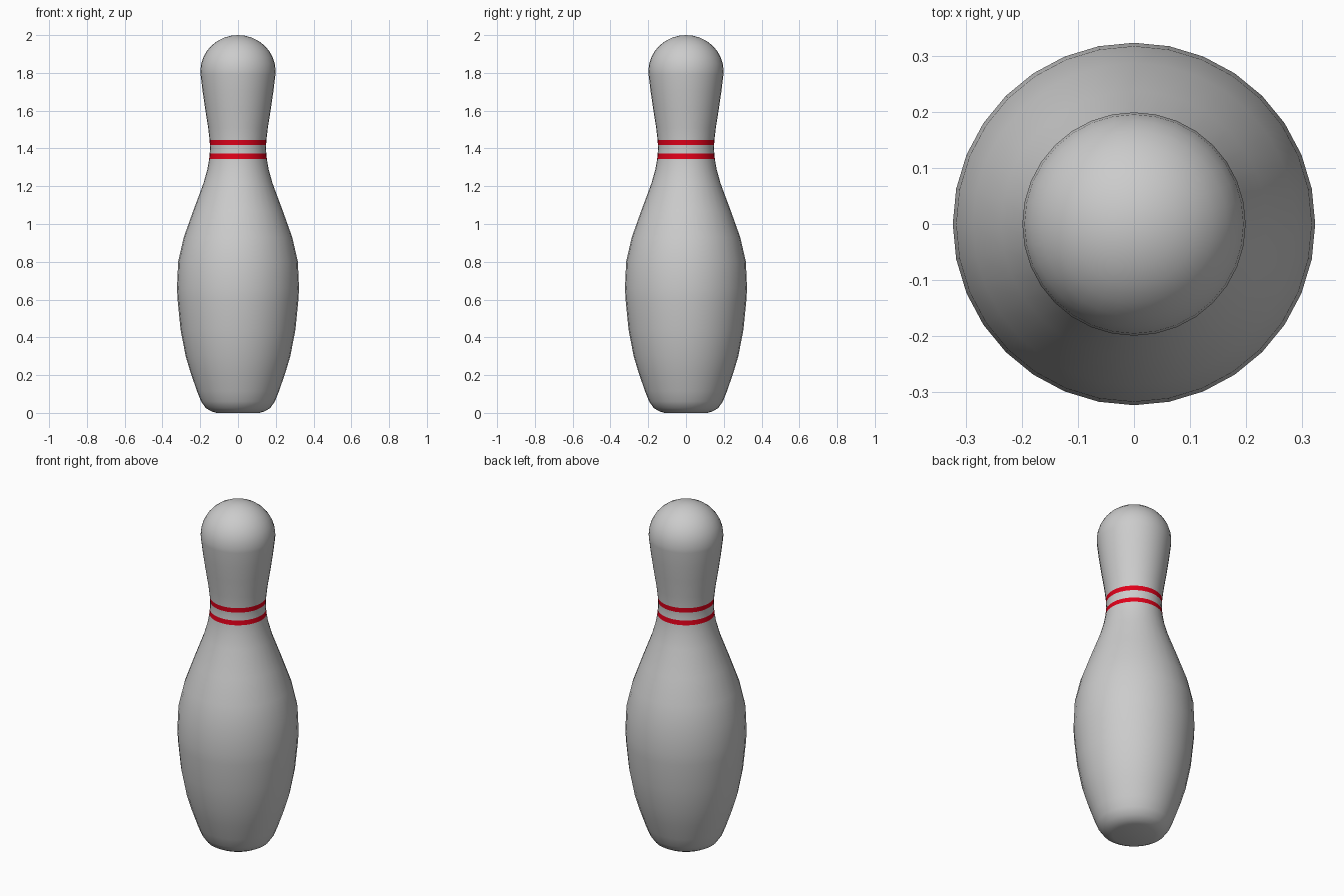
import bpy, bmesh, math

if "Cube" in bpy.data.objects:
    bpy.data.objects.remove(bpy.data.objects["Cube"])

SIDES = 32


def lathe(name, profile):
    """Spin an (r, z) profile into a closed, smooth-shaded solid."""
    bm = bmesh.new()
    rings = []
    for r, z in profile:
        rings.append([bm.verts.new((r * math.cos(2 * math.pi * i / SIDES),
                                    r * math.sin(2 * math.pi * i / SIDES), z))
                      for i in range(SIDES)])
    for a, b in zip(rings, rings[1:]):
        for i in range(SIDES):
            j = (i + 1) % SIDES
            bm.faces.new((a[i], a[j], b[j], b[i]))
    bm.faces.new(rings[0][::-1])
    # merge the ring of zero radius into the crown point
    bmesh.ops.remove_doubles(bm, verts=bm.verts[:], dist=1e-5)
    bmesh.ops.recalc_face_normals(bm, faces=bm.faces[:])
    for f in bm.faces:
        f.smooth = True
    mesh = bpy.data.meshes.new(name)
    bm.to_mesh(mesh)
    bm.free()
    obj = bpy.data.objects.new(name, mesh)
    bpy.context.collection.objects.link(obj)
    return obj


# Base, belly, neck and head in one profile
profile = [
    (0.115, 0.0), (0.14, 0.008), (0.17, 0.025), (0.195, 0.06), (0.217, 0.115),
    (0.25, 0.21), (0.277, 0.30), (0.304, 0.44), (0.32, 0.60), (0.323, 0.66),
    (0.317, 0.80), (0.287, 0.93), (0.237, 1.07), (0.183, 1.215),
    (0.162, 1.29), (0.1525, 1.345), (0.15, 1.372),
    (0.148, 1.40), (0.149, 1.418), (0.1505, 1.445),
    (0.158, 1.51), (0.174, 1.61), (0.187, 1.70), (0.198, 1.79), (0.199, 1.81),
]
# Rounded crown
for k in range(1, 9):
    a = k / 8 * math.pi / 2
    profile.append((0.199 * math.cos(a), 1.81 + 0.19 * math.sin(a)))
pin = lathe("pin_body", profile)

# Two painted neck stripes
grey = bpy.data.materials.new("body_grey")
red = bpy.data.materials.new("stripe_red")
red.diffuse_color = (0.75, 0.0, 0.01, 1)
red.use_nodes = True
red.node_tree.nodes["Principled BSDF"].inputs["Base Color"].default_value = red.diffuse_color
pin.data.materials.append(grey)
pin.data.materials.append(red)
for face in pin.data.polygons:
    z = face.center.z
    if 1.345 < z < 1.372 or 1.418 < z < 1.445:
        face.material_index = 1
